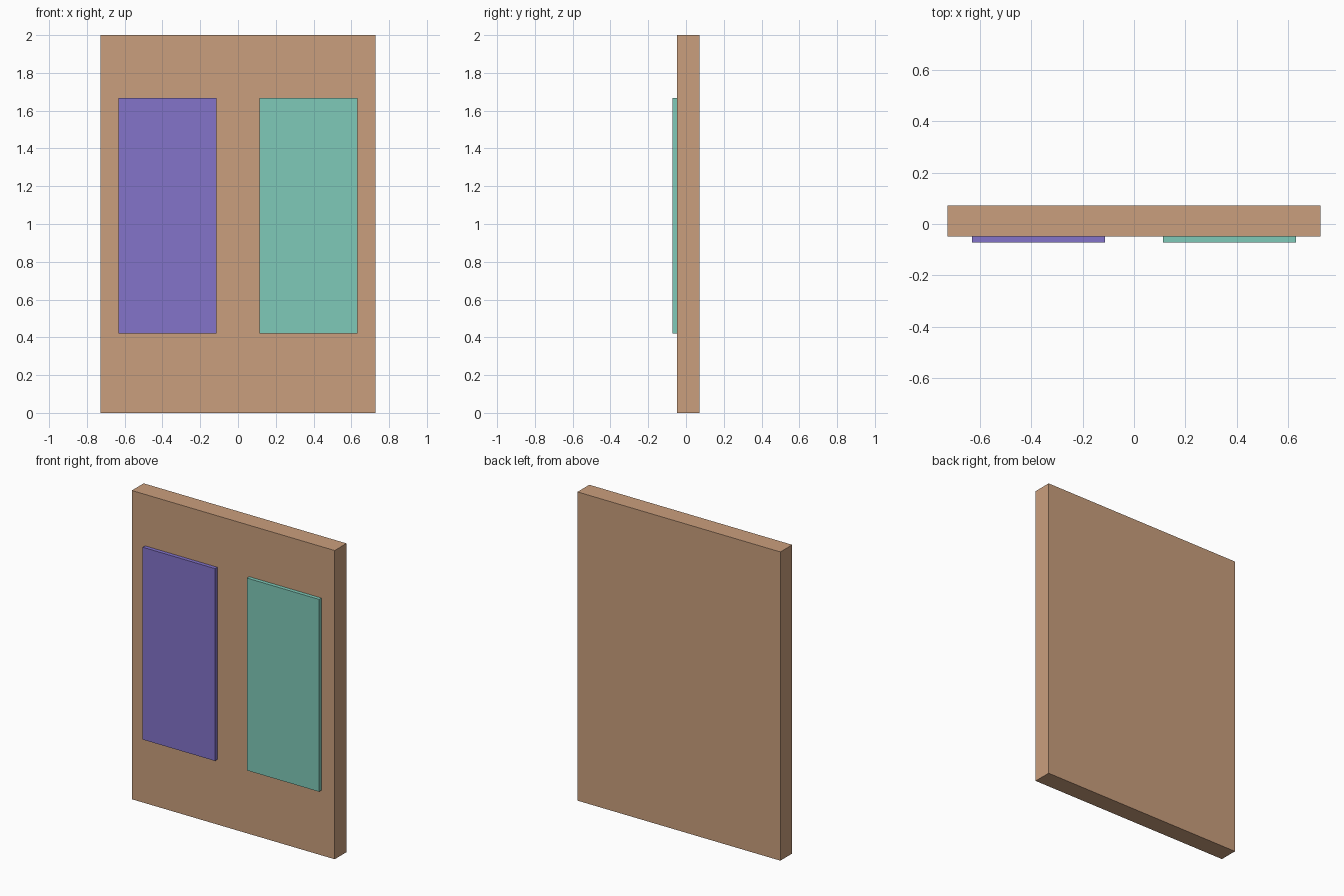
import bpy

if "Cube" in bpy.data.objects:
    bpy.data.objects.remove(bpy.data.objects["Cube"])


def lin(c):
    c /= 255
    return c / 12.92 if c <= 0.04045 else ((c + 0.055) / 1.055) ** 2.4


def material(name, rgb):
    m = bpy.data.materials.new(name)
    m.diffuse_color = (*[lin(c) for c in rgb], 1)
    m.use_nodes = True
    m.node_tree.nodes["Principled BSDF"].inputs["Base Color"].default_value = m.diffuse_color
    return m


def box(name, lo, hi, mat):
    bpy.ops.mesh.primitive_cube_add(size=1, location=[(a + b) / 2 for a, b in zip(lo, hi)])
    ob = bpy.context.object
    ob.name = name
    ob.scale = [b - a for a, b in zip(lo, hi)]
    bpy.ops.object.transform_apply(location=False, rotation=False, scale=True)
    ob.data.materials.append(mat)
    return ob


tan = material("tan", (202, 159, 125))
purple = material("purple", (131, 115, 202))
teal = material("teal", (127, 202, 185))

BACK, FACE, FRONT = 0.0725, -0.0485, -0.0725

# main slab
box("slab", (-0.727, FACE, 0), (0.727, BACK, 2), tan)

# two raised panels on the front
for name, side, mat in (("left_panel", -1, purple), ("right_panel", 1, teal)):
    x0, x1 = sorted((side * 0.114, side * 0.632))
    box(name, (x0, FRONT, 0.421), (x1, FACE, 1.667), mat)
